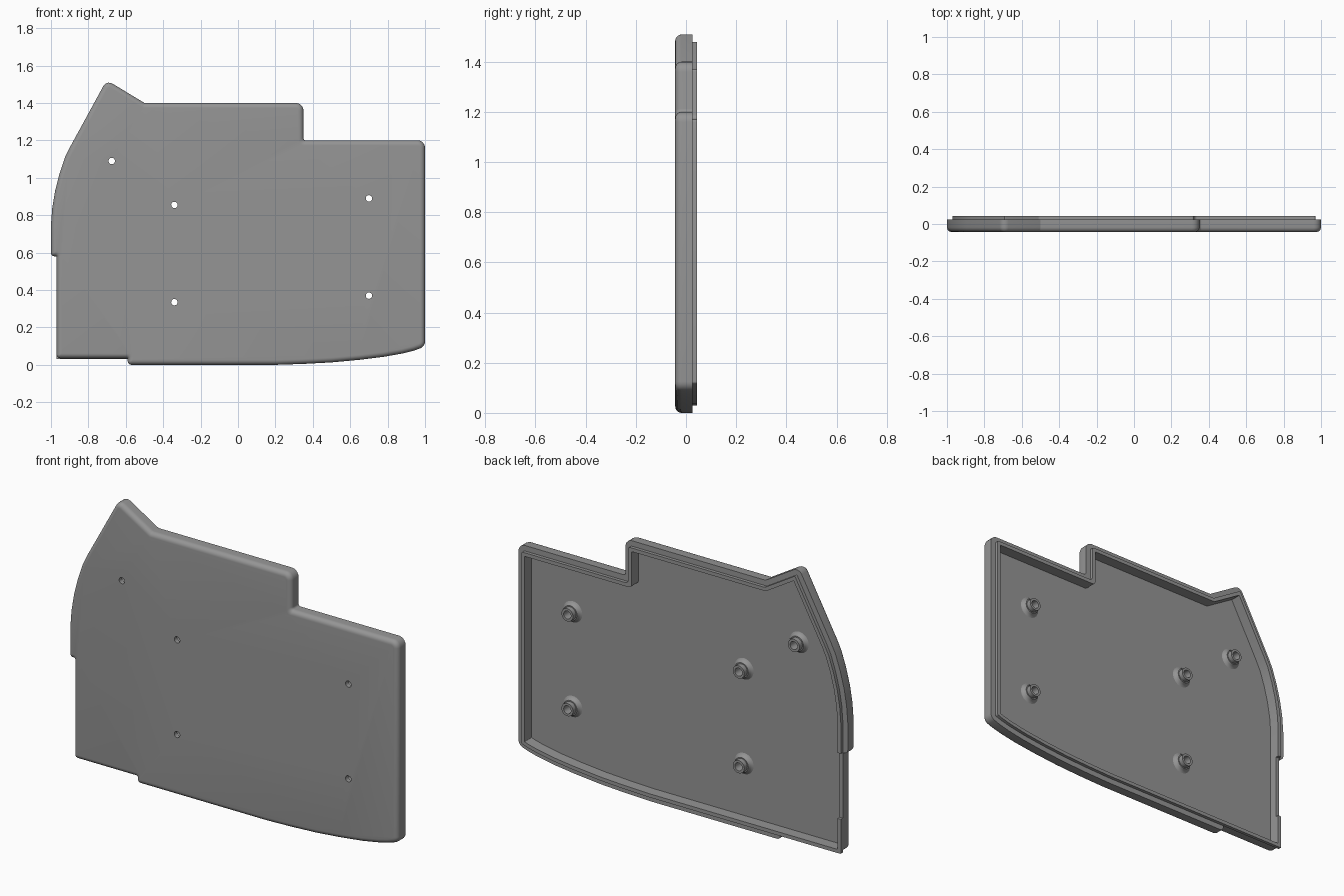
import bpy, bmesh, math
from mathutils import Vector

if "Cube" in bpy.data.objects:
    bpy.data.objects.remove(bpy.data.objects["Cube"])

grey = bpy.data.materials.new("mid_grey")
grey.diffuse_color = (0.3, 0.3, 0.3, 1)
grey.use_nodes = True
grey.node_tree.nodes["Principled BSDF"].inputs["Base Color"].default_value = grey.diffuse_color

# Outline corners as (x, z, corner radius), counter-clockwise from the front
MAIN = [(0.2, 0.0, 0), (0.35, 0.005, 0), (0.5, 0.013, 0), (0.65, 0.027, 0), (0.78, 0.043, 0),
        (0.88, 0.061, 0), (0.94, 0.076, 0), (1.0, 0.097, 0.04), (1.0, 1.2, 0.04),
        (0.35, 1.2, 0.012), (0.35, 1.4, 0.04), (-0.5, 1.4, 0.01), (-0.7025, 1.5225, 0.035),
        (-0.895, 1.17, 0), (-0.925, 1.11, 0), (-0.955, 1.02, 0), (-0.978, 0.93, 0),
        (-0.993, 0.84, 0), (-1.0, 0.75, 0)]
FULL = MAIN + [(-1.0, 0.0, 0.02)]
NOTCHED = MAIN + [(-1.0, 0.58, 0.02), (-0.97, 0.58, 0.005), (-0.97, 0.035, 0.02),
                  (-0.59, 0.035, 0.005), (-0.59, 0.0, 0.02)]
FRONT, FLOOR, RIM, LIP = -0.043, -0.018, 0.025, 0.043
EDGE = 0.026


def outline(corners, inset, steps=5):
    """Inset the sharp outline, then round its corners."""
    pts, n = [Vector(c[:2]) for c in corners], len(corners)
    out = []
    for i in range(n):
        a = (pts[i] - pts[i - 1]).normalized()
        b = (pts[(i + 1) % n] - pts[i]).normalized()
        na, nb = Vector((-a.y, a.x)), Vector((-b.y, b.x))
        p = pts[i] + (na + nb) * (inset / (1 + na.dot(nb)))
        r = corners[i][2]
        if r == 0:
            out.append(p)
            continue
        turn = a.x * b.y - a.y * b.x
        side = 1 if turn > 0 else -1
        r = max(r - inset, 0.003) if side > 0 else min(r + inset, 0.02)
        ang = math.atan2(turn, a.dot(b))
        start = p - a * (r * math.tan(abs(ang) / 2))
        centre = start + na * (r * side)
        for k in range(steps + 1):
            t = ang * k / steps
            v = start - centre
            out.append(centre + Vector((v.x * math.cos(t) - v.y * math.sin(t),
                                        v.x * math.sin(t) + v.y * math.cos(t))))
    return out


def loft(name, rings, closed=False):
    """Skin rings of 3D points; cap the ends, or join last ring to first."""
    bm = bmesh.new()
    vs = [[bm.verts.new(p) for p in ring] for ring in rings]
    n = len(vs[0])
    pairs = list(zip(vs, vs[1:])) + ([(vs[-1], vs[0])] if closed else [])
    for lo, hi in pairs:
        for i in range(n):
            j = (i + 1) % n
            bm.faces.new((lo[i], lo[j], hi[j], hi[i]))
    if not closed:
        bm.faces.new(vs[0])
        bm.faces.new(vs[-1])
    bmesh.ops.recalc_face_normals(bm, faces=bm.faces)
    me = bpy.data.meshes.new(name)
    bm.to_mesh(me)
    bm.free()
    me.materials.append(grey)
    ob = bpy.data.objects.new(name, me)
    bpy.context.collection.objects.link(ob)
    return ob


def slab_ring(corners, inset, y):
    return [(p.x, y, p.y) for p in outline(corners, inset)]


def circle(x, z, r, y, n=28):
    return [(x + r * math.cos(2 * math.pi * k / n), y, z + r * math.sin(2 * math.pi * k / n))
            for k in range(n)]


def activate(ob):
    bpy.ops.object.select_all(action='DESELECT')
    ob.select_set(True)
    bpy.context.view_layer.objects.active = ob


def cut(ob, cutter):
    m = ob.modifiers.new("cut", 'BOOLEAN')
    m.operation, m.solver, m.object = 'DIFFERENCE', 'EXACT', cutter
    activate(ob)
    bpy.ops.object.modifier_apply(modifier=m.name)
    bpy.data.objects.remove(cutter)


def smooth(ob):
    activate(ob)
    bpy.ops.object.shade_smooth_by_angle(angle=math.radians(30))


# Tray shell with a rounded front edge
rings = []
for k in range(7):
    t = math.pi / 2 * k / 6
    rings.append(slab_ring(NOTCHED, EDGE * (1 - math.sin(t)), FRONT + EDGE * (1 - math.cos(t))))
rings.append(slab_ring(NOTCHED, 0, RIM))
shell = loft("tray_shell", rings)
cut(shell, loft("cavity", [slab_ring(FULL, 0.05, FLOOR), slab_ring(FULL, 0.05, 0.1)]))

# Raised inner lip, open beside the left notch
lip = loft("inner_lip", [slab_ring(FULL, 0.03, RIM), slab_ring(FULL, 0.03, LIP),
                         slab_ring(FULL, 0.05, LIP), slab_ring(FULL, 0.05, RIM)], closed=True)
cut(lip, loft("lip_gap", [[(-1.1, y, 0.22), (-0.9, y, 0.22), (-0.9, y, 0.58), (-1.1, y, 0.58)]
                          for y in (0.0, 0.1)]))

# Screw posts and their through holes
POST = [(0.058, FLOOR), (0.051, -0.014), (0.045, -0.007), (0.041, 0.004), (0.035, 0.004),
        (0.035, 0.03), (0.022, 0.03), (0.022, FLOOR)]
for i, (x, z) in enumerate([(-0.675, 1.09), (-0.34, 0.855), (-0.34, 0.335),
                            (0.70, 0.89), (0.70, 0.37)]):
    cut(shell, loft("hole", [circle(x, z, 0.017, -0.1), circle(x, z, 0.017, 0.1)]))
    smooth(loft(f"screw_post_{i + 1}", [circle(x, z, r, y) for r, y in POST], closed=True))

smooth(shell)
smooth(lip)
